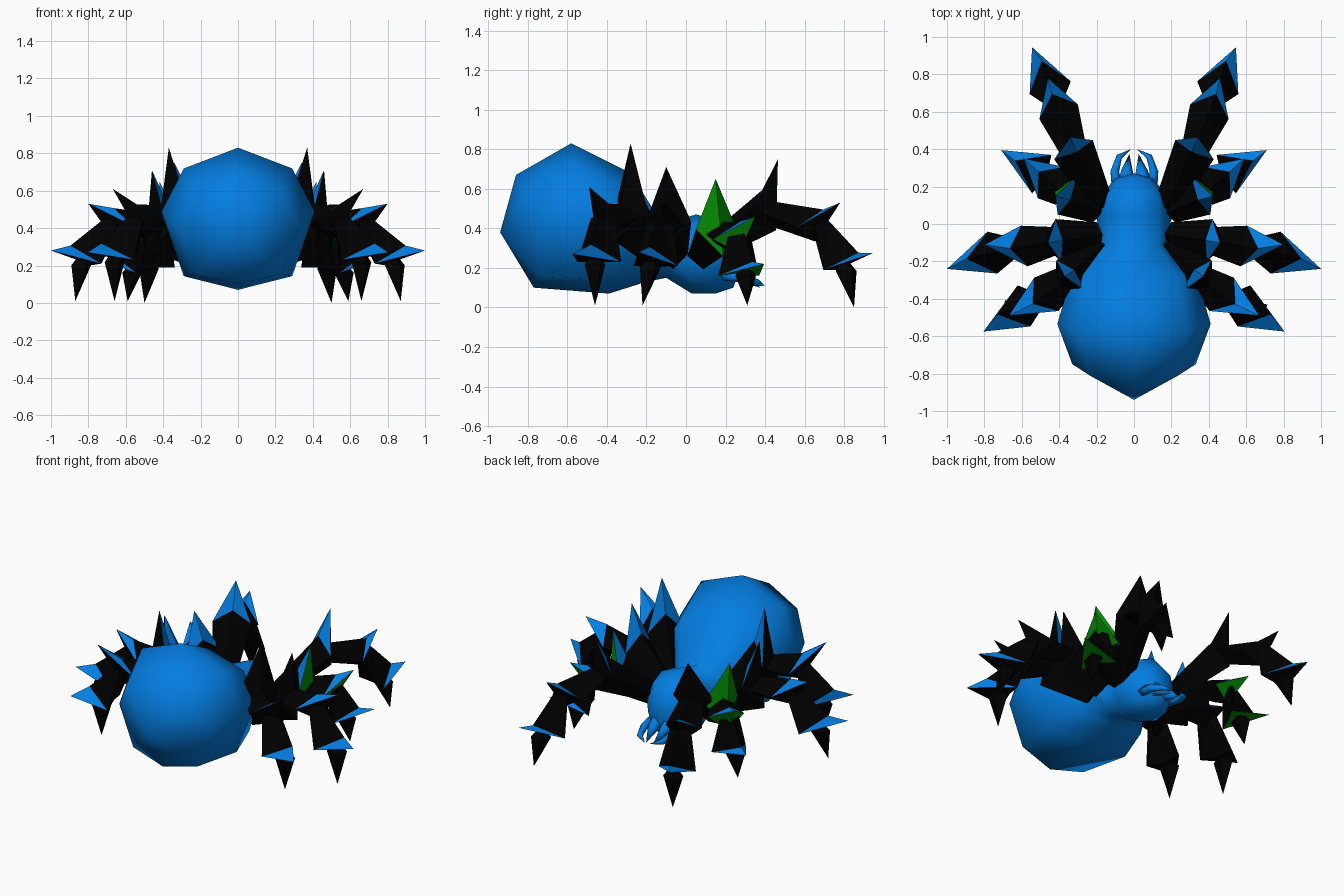
import bpy, bmesh, math
from mathutils import Vector as V

if "Cube" in bpy.data.objects:
    bpy.data.objects.remove(bpy.data.objects["Cube"])


def mat(name, col):
    m = bpy.data.materials.new(name)
    m.diffuse_color = (*col, 1)
    m.use_nodes = True
    m.node_tree.nodes["Principled BSDF"].inputs["Base Color"].default_value = m.diffuse_color
    return m


BLUE = mat("bright blue", (0.001, 0.205, 0.75))
BLACK = mat("black", (0.0, 0.0, 0.0))
GREEN = mat("green", (0.001, 0.26, 0.001))


def make(name, verts, faces, mats, ids=None, smooth=False):
    me = bpy.data.meshes.new(name)
    me.from_pydata([tuple(v) for v in verts], [], faces)
    for m in mats:
        me.materials.append(m)
    for i, p in enumerate(me.polygons):
        p.material_index = ids[i] if ids else 0
        p.use_smooth = smooth
    bm = bmesh.new()
    bm.from_mesh(me)
    bmesh.ops.recalc_face_normals(bm, faces=bm.faces)
    bm.to_mesh(me)
    bm.free()
    ob = bpy.data.objects.new(name, me)
    bpy.context.collection.objects.link(ob)
    return ob


def loft(name, rings, start, end, material, smooth=True):
    """Skin equal-sized rings and close both ends to points."""
    n = len(rings[0])
    verts = [v for r in rings for v in r] + [start, end]
    s, e = len(verts) - 2, len(verts) - 1
    last = (len(rings) - 1) * n
    faces = []
    for j in range(n):
        k = (j + 1) % n
        faces.append((s, k, j))
        for i in range(len(rings) - 1):
            faces.append((i * n + j, i * n + k, (i + 1) * n + k, (i + 1) * n + j))
        faces.append((e, last + j, last + k))
    return make(name, verts, faces, [material], smooth=smooth)


# body: rings given as top (y, z), bottom (y, z), half width, side shift in y
def body_ring(ty, tz, by, bz, w, shift):
    out = []
    for i in range(8):
        a = math.tau * i / 8
        s, c = math.sin(a), math.cos(a)
        if ty < -.2:                      # abdomen: fuller low corners, raised sides
            c += {2: .1, 6: .1, 3: -.1, 5: -.1}.get(i, 0)
        out.append(V((w * s, (ty + by) / 2 + c * (ty - by) / 2 + shift * s * s,
                      (tz + bz) / 2 + c * (tz - bz) / 2)))
    return out


sections = [(-.86, .67, -.77, .10, .33, .07), (-.58, .83, -.39, .07, .41, -.04),
            (-.28, .68, -.2, .13, .33, -.02), (-.12, .42, -.1, .15, .18, 0),
            (.05, .47, .03, .07, .20, 0), (.17, .44, .15, .07, .17, 0),
            (.25, .35, .24, .10, .10, 0)]
loft("body", [body_ring(*s) for s in sections], V((0, -.94, .38)), V((0, .27, .2)), BLUE)


# tapered spikes along a path, for the mouth parts
def horn(name, pts, radii, n=5):
    pts = [V(p) for p in pts]
    rings = []
    for i, r in enumerate(radii):
        d = (pts[i + 1] - pts[max(i - 1, 0)]).normalized()
        s = d.cross(V((0, 0, 1))).normalized()
        u = s.cross(d)
        rings.append([pts[i] + r * (s * math.cos(math.tau * k / n) + u * math.sin(math.tau * k / n))
                      for k in range(n)])
    loft(name, rings, pts[0], pts[-1], BLUE)


# leg segment: diamond section widening to a knee, with a spike on its end;
# the black ridge runs forward into the spike, its side corners sweep back
def segment(name, p, k, tip, w0, w1, depth, index, under):
    d = (k - p).normalized()
    s = d.cross(V((0, 0, 1))).normalized()
    u = s.cross(d)
    flat = V((d.x, d.y, 0)).normalized()
    if index == 0:
        ridge = k.lerp(tip, .55) - d * .07
        corner = k + u * .03
    else:
        ridge = k + u * w1 * .7 + flat * .01
        corner = k - flat * .075 - V((0, 0, .015 if index == 1 else .04))
    verts = [p + u * w0 * .8, p + s * w0, p - u * w0 * depth, p - s * w0,
             ridge, corner + s * w1, k - u * w1 * depth, corner - s * w1, tip]
    faces = [(3, 2, 1, 0)]
    for i in range(4):
        j = (i + 1) % 4
        faces += [(i, j, 4 + j), (i, 4 + j, 4 + i)] if i % 2 == 0 else \
                 [(i, j, 4 + i), (j, 4 + j, 4 + i)]
    ids = [0] * 9
    faces += [(4, 5, 8), (7, 4, 8), (5, 6, 8), (6, 7, 8)]
    ids += [1, 1, 2, 2]
    make(name, verts, faces, [BLACK, BLUE, under], ids)


# legs: base, three (knee, spike tip) pairs, foot, depth of first segment
legs = {
    "front_leg": ((.18, .11, .29), [((.33, .41, .48), (.34, .465, .75)),
                  ((.43, .67, .42), (.46, .78, .53)), ((.47, .80, .23), (.545, .945, .275))],
                  (.50, .85, .0), .9),
    "second_leg": ((.19, .07, .26), [((.37, .16, .37), (.42, .15, .65)),
                   ((.50, .27, .36), (.59, .35, .46)), ((.56, .30, .20), (.71, .395, .22))],
                   (.59, .31, .01), 1.1),
    "third_leg": ((.19, -.06, .27), [((.42, -.09, .41), (.46, -.10, .71)),
                  ((.66, -.13, .43), (.80, -.11, .53)), ((.83, -.17, .25), (1.0, -.24, .28))],
                  (.87, -.22, .01), 1.3),
    "back_leg": ((.18, -.13, .28), [((.35, -.29, .46), (.37, -.28, .83)),
                 ((.53, -.42, .45), (.67, -.49, .61)), ((.66, -.46, .27), (.805, -.575, .27))],
                 (.66, -.46, .01), 1.4),
}
START, END = (.07, .075, .065), (.115, .11, .115)

for side, sx in (("right", 1), ("left", -1)):
    def at(p):
        return V((p[0] * sx, p[1], p[2]))

    for leg, (base, joints, foot, depth) in legs.items():
        p = at(base)
        under = GREEN if leg == "second_leg" else BLACK
        for i, (k, tip) in enumerate(joints):
            segment(f"{side}_{leg}_segment_{i + 1}", p, at(k), at(tip), START[i], END[i],
                    depth if i == 0 else .8 if i == 1 else .6, i, under)
            p = at(k)
        # pointed foot
        f = at(foot)
        c = p.lerp(f, .2)
        ring = [c + V((.06 * math.cos(a), .06 * math.sin(a), 0))
                for a in (math.tau * j / 4 + .5 for j in range(4))]
        loft(f"{side}_{leg}_foot", [ring], p + V((0, 0, .03)), f, BLACK, False)

    # mouth parts
    horn(f"{side}_fang", [at(q) for q in ((.045, .18, .20), (.04, .28, .16), (.025, .375, .10))],
         (.06, .035))
    horn(f"{side}_pincer", [at(q) for q in ((.09, .19, .17), (.105, .28, .15),
                                            (.08, .36, .125), (.015, .40, .11))],
         (.035, .025, .018))
